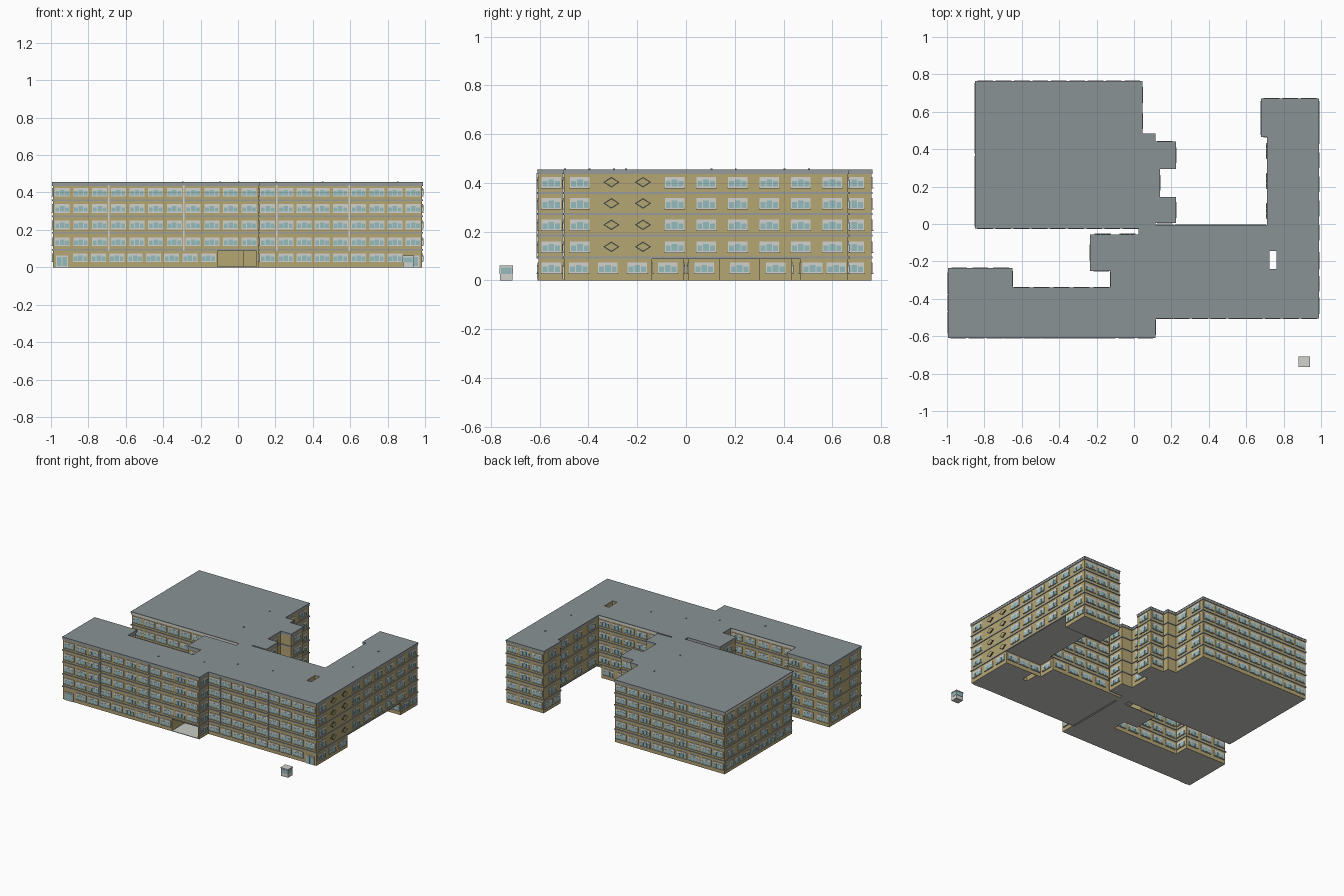
import bpy, bmesh
from mathutils import Vector

if "Cube" in bpy.data.objects:
    bpy.data.objects.remove(bpy.data.objects["Cube"])


def mat(name, r, g, b):
    m = bpy.data.materials.new(name)
    m.diffuse_color = (r, g, b, 1)
    m.use_nodes = True
    m.node_tree.nodes["Principled BSDF"].inputs["Base Color"].default_value = m.diffuse_color
    return m


WALL = mat("tan wall", 0.46, 0.38, 0.175)
ROOF = mat("roof grey", 0.255, 0.29, 0.30)
SLAB = mat("pale floor slab", 0.58, 0.60, 0.56)
TRIM = mat("trim grey", 0.31, 0.33, 0.335)
FRAME = mat("pale frame", 0.64, 0.65, 0.61)
GLASS = mat("teal glass", 0.30, 0.50, 0.51)
DARK = mat("dark outline", 0.06, 0.07, 0.06)

# Plan outline of the upper floors, counter-clockwise
UP = [(-.99, -.605), (.11, -.605), (.11, -.5), (.985, -.5), (.985, .665), (.685, .665),
      (.685, .47), (.715, .47), (.715, -.01), (.11, -.01), (.11, .01), (.22, .01),
      (.22, .14), (.135, .14), (.135, .30), (.22, .30), (.22, .435), (.11, .435),
      (.11, .48), (.04, .48), (.04, .76), (-.845, .76), (-.845, -.02), (.03, -.02),
      (.03, -.06), (-.23, -.06), (-.23, -.245), (-.12, -.245), (-.12, -.345),
      (-.655, -.345), (-.655, -.24), (-.99, -.24)]
# Ground floor pieces leave a front gateway and an open passage under the right wing
GROUND = [
    [UP[0], (-.11, -.605), (-.11, -.06)] + UP[25:],
    [UP[2], UP[3], (.985, -.14), (.69, -.14), (.69, -.01)] + UP[9:25] + [(.11, -.06)],
    [(.685, .47), (.985, .47), (.985, .665), (.685, .665)],
    [(.1, -.605), (.11, -.605), (.11, -.5), (.1, -.5)],
]
Z0 = .088                                   # top of ground floor
LEVELS = [.09, .18, .268, .355]             # upper floor lines


def edges(poly):
    """Yield start, direction, outward normal and length of each side."""
    for i, p in enumerate(poly):
        a, b = Vector(p), Vector(poly[(i + 1) % len(poly)])
        t = (b - a).normalized()
        yield a, t, Vector((t.y, -t.x)), (b - a).length


def offset(poly, d):
    es = list(edges(poly))
    return [Vector(p) + (es[i - 1][2] + es[i][2]) * d for i, p in enumerate(poly)]


def prism(bm, poly, z0, z1):
    f = bm.faces.new([bm.verts.new((p[0], p[1], z0)) for p in poly])
    top = bmesh.ops.extrude_face_region(bm, geom=[f])["geom"]
    bmesh.ops.translate(bm, vec=(0, 0, z1 - z0),
                        verts=[v for v in top if isinstance(v, bmesh.types.BMVert)])
    bmesh.ops.recalc_face_normals(bm, faces=bm.faces)


def plate(bm, edge, s0, s1, z0, z1, d1, d0=-.002):
    """Box lying against a wall side, from s0 to s1 along it, standing out by d1."""
    a, t, n, _ = edge
    lo, hi = [], []
    for s, d in ((s0, d0), (s0, d1), (s1, d1), (s1, d0)):
        p = a + t * s + n * d
        lo.append(bm.verts.new((p.x, p.y, z0)))
        hi.append(bm.verts.new((p.x, p.y, z1)))
    bm.faces.new(lo[::-1])
    bm.faces.new(hi)
    for i in range(4):
        j = (i + 1) % 4
        bm.faces.new((lo[i], lo[j], hi[j], hi[i]))


def diamond(bm, edge, s, z, w, h, d):
    a, t, n, _ = edge
    rings = []
    for dep in (0, d):
        ring = []
        for u, v in ((-w, 0), (0, -h), (w, 0), (0, h)):
            p = a + t * (s + u) + n * dep
            ring.append(bm.verts.new((p.x, p.y, z + v)))
        rings.append(ring)
    bm.faces.new(rings[1])
    for i in range(4):
        j = (i + 1) % 4
        bm.faces.new((rings[0][i], rings[0][j], rings[1][j], rings[1][i]))


def finish(name, bm, *mats):
    bmesh.ops.recalc_face_normals(bm, faces=bm.faces)
    if len(mats) > 1:                       # second colour goes on downward faces
        for f in bm.faces:
            f.material_index = 1 if f.normal.z < -.9 else 0
    me = bpy.data.meshes.new(name)
    bm.to_mesh(me)
    bm.free()
    for m in mats:
        me.materials.append(m)
    ob = bpy.data.objects.new(name, me)
    bpy.context.collection.objects.link(ob)
    return ob


# Wall volumes and roof slab
bm = bmesh.new()
prism(bm, UP, Z0, .450)
upper = finish("upper_walls", bm, WALL, SLAB)
bm = bmesh.new()
for g in GROUND:
    prism(bm, g, 0, Z0)
lower = finish("ground_walls", bm, WALL, SLAB)
bm = bmesh.new()
prism(bm, offset(UP, .005), .450, .456)
roof = finish("roof", bm, ROOF)

# Light shaft through the right wing
bm = bmesh.new()
prism(bm, [(.725, -.24), (.761, -.24), (.761, -.145), (.725, -.145)], -.1, .6)
cutter = finish("shaft_cutter", bm, WALL)
cutter.hide_render = True
for ob in (upper, lower, roof):
    m = ob.modifiers.new("shaft", 'BOOLEAN')
    m.operation, m.object, m.solver = 'DIFFERENCE', cutter, 'EXACT'
    bpy.context.view_layer.objects.active = ob
    bpy.ops.object.modifier_apply(modifier="shaft")
bpy.data.objects.remove(cutter)

# Floor of the gateway
bm = bmesh.new()
prism(bm, [(-.11, -.605), (.1, -.605), (.1, -.06), (-.11, -.06)], 0, .004)
finish("gateway_floor", bm, SLAB)

frames, glass, trim = bmesh.new(), bmesh.new(), bmesh.new()
dark, infill, fascia = bmesh.new(), bmesh.new(), bmesh.new()


def window(e, s, z):
    plate(frames, e, s - .040, s + .040, z - .022, z + .022, .004)
    plate(frames, e, s - .042, s + .042, z - .025, z - .021, .008)      # sill
    for c, w, h in ((-.026, .010, .005), (0, .012, .011), (.026, .010, .005)):
        plate(glass, e, s + c - w, s + c + w, z - .018, z + h, .0055)


def door(e, s):
    plate(frames, e, s - .033, s + .033, 0, .062, .004)
    for c in (-.015, .015):
        plate(glass, e, s + c - .012, s + c + .012, .006, .055, .006)


def dress(poly, z, ground):
    """Spread windows, doors and diamonds evenly along every side of a floor."""
    for e in edges(poly):
        a, t, n, length = e
        if length < .09:
            continue
        if ground and a.y < 0 and ((n.x < -.5 and .09 < a.x < .12) or (n.x > .5 and abs(a.x + .11) < .001)):
            continue                        # blank gateway walls
        pitch = .097 if ground or abs(n.y) > .5 else .126
        count = max(1, int(length / pitch))
        for i in range(count):
            s = (i + .5) * length / count
            p = a + t * s
            if ground and abs(p.y + .02) < .001 and p.x > -.15:
                continue                    # blank wall behind the gateway
            if ground and n.y < -.5 and p.y < -.45 and abs(p.x) > .9:
                door(e, s)
            elif not ground and n.x > .5 and p.x > .9 and -.35 < p.y < -.12:
                diamond(dark, e, s, z, .034, .022, .004)
                diamond(infill, e, s, z, .026, .016, .006)
            else:
                window(e, s, z)


for g in GROUND:
    dress(g, .052, True)
for z in LEVELS:
    dress(UP, z + .048, False)

# String courses at each floor; the courtyard sides have a pale fascia under the roof
for i, e in enumerate(edges(UP)):
    for z in LEVELS:
        plate(trim, e, -.005, e[3] + .005, z, z + .008, .005)
    plate(fascia if i in (8, 21, 22, 28) else trim, e, -.004, e[3] + .004, .436, .450, .004)

# Downpipes on the front
front = list(edges(UP))
for k, x in ((0, -.69), (0, -.29), (2, .207), (2, .596)):
    s = x - front[k][0].x
    plate(frames, front[k], s - .004, s + .004, .09, .44, .008)

finish("window_frames", frames, FRAME)
finish("window_glass", glass, GLASS)
finish("string_courses", trim, TRIM)
finish("pale_fascia", fascia, FRAME)
finish("diamond_outlines", dark, DARK)
finish("diamond_infill", infill, WALL)

# Small roof vents
bm = bmesh.new()
for x, y in ((-.3, -.5), (0, -.4), (.2, -.3), (.45, -.25), (.85, .1), (.85, .4), (-.1, .2), (-.1, .5)):
    prism(bm, [(x, y), (x + .008, y), (x + .008, y + .008), (x, y + .008)], .455, .460)
finish("roof_vents", bm, ROOF)

# Kiosk in front of the right corner
K = [(.882, -.762), (.938, -.762), (.938, -.712), (.882, -.712)]
bm, kg, kr = bmesh.new(), bmesh.new(), bmesh.new()
prism(bm, K, 0, .056)
prism(kr, offset(K, .003), .056, .062)
for e in edges(K):
    plate(kg, e, .004, e[3] - .004, .026, .053, .002)
finish("kiosk_body", bm, FRAME)
finish("kiosk_glass", kg, GLASS)
finish("kiosk_roof", kr, FRAME)
